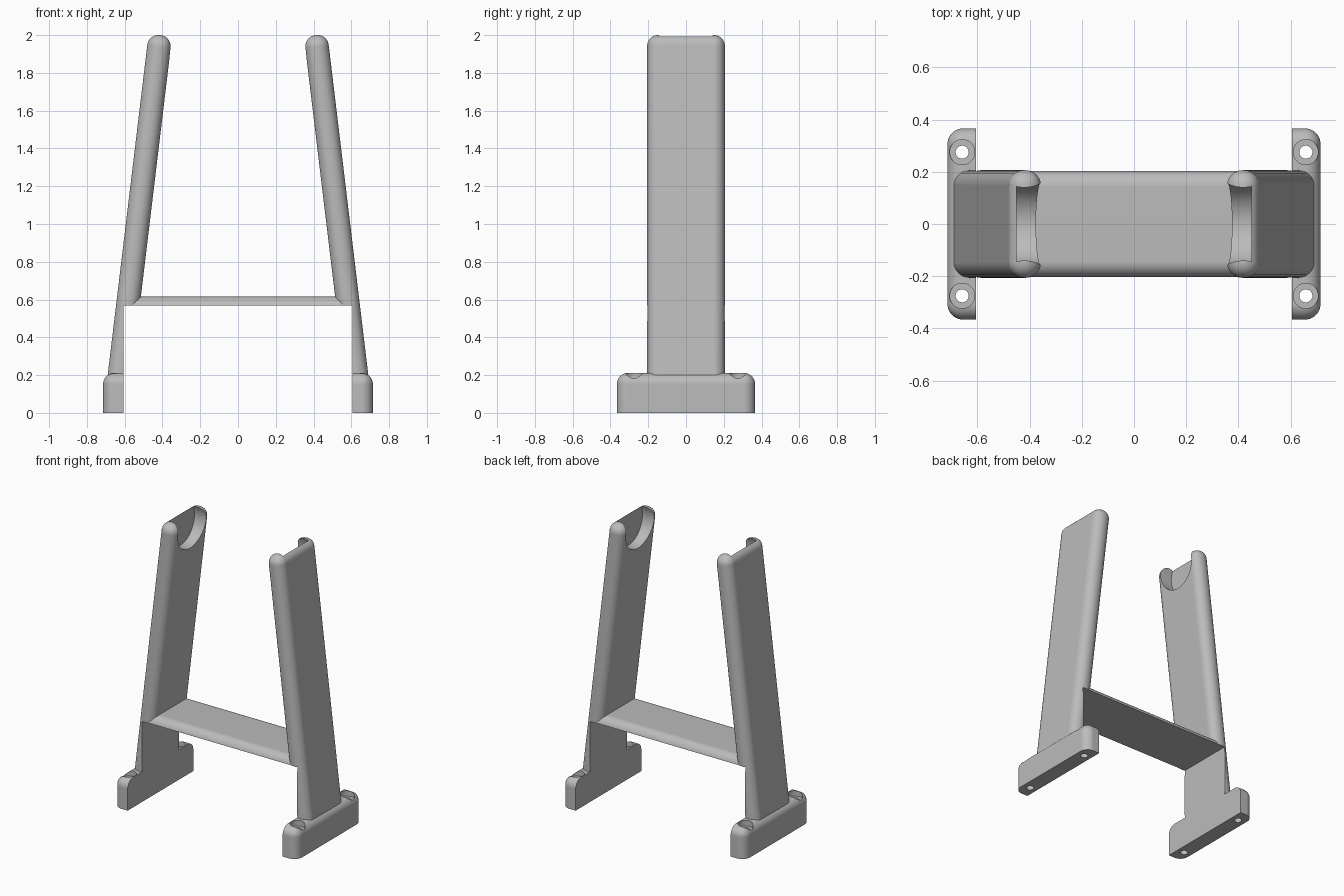
import bpy, bmesh, math
from mathutils import Matrix, Vector

cube = bpy.data.objects.get("Cube")
if cube:
    bpy.data.objects.remove(cube)

grey = bpy.data.materials.new("plain grey")
grey.use_nodes = True
colour = (0.5, 0.5, 0.5, 1)
grey.diffuse_color = colour
grey.node_tree.nodes["Principled BSDF"].inputs["Base Color"].default_value = colour

FILLET = 0.06
LEAN = math.atan(0.12)


def finish(name, bm, matrix):
    bm.transform(matrix)
    mesh = bpy.data.meshes.new(name)
    bm.to_mesh(mesh)
    bm.free()
    mesh.materials.append(grey)
    ob = bpy.data.objects.new(name, mesh)
    bpy.context.collection.objects.link(ob)
    return ob


def block(name, low, high, fillet=0, matrix=Matrix()):
    """Box between two corners, with all its edges rounded if asked."""
    low, high = Vector(low), Vector(high)
    bm = bmesh.new()
    bmesh.ops.create_cube(bm, size=1)
    for v in bm.verts:
        v.co = (low + high) / 2 + v.co * (high - low)
    if fillet:
        bmesh.ops.bevel(bm, geom=bm.edges[:], offset=fillet, segments=10,
                        profile=0.5, affect='EDGES')
    return finish(name, bm, matrix)


def cylinder(name, radius, depth, matrix):
    bm = bmesh.new()
    bmesh.ops.create_cone(bm, cap_ends=True, segments=64, radius1=radius,
                          radius2=radius, depth=depth)
    return finish(name, bm, matrix)


def combine(target, other, operation):
    """Join or cut with a helper, then discard the helper."""
    other.hide_render = True
    mod = target.modifiers.new(operation.lower(), 'BOOLEAN')
    mod.operation, mod.object, mod.solver = operation, other, 'EXACT'
    bpy.context.view_layer.objects.active = target
    bpy.ops.object.modifier_apply(modifier=mod.name)
    bpy.data.objects.remove(other)


# Crossbar, thick enough to keep its rounded top after the underside is cut
frame = block("stand_frame", (-0.615, -0.204, 0.49), (0.615, 0.204, 0.615), FILLET)

# Leaning legs and the feet beneath them
for side, label in ((1, "left"), (-1, "right")):
    lean = Matrix.Translation((0.411 * side, 0, 2)) @ Matrix.Rotation(-LEAN * side, 4, 'Y')
    leg = block(label + "_leg", (-0.0625, -0.206, -1.9), (0.0625, 0.206, 0), FILLET, lean)
    combine(frame, leg, 'UNION')
    inner, outer = sorted((0.45 * side, 0.714 * side))
    foot = block(label + "_foot", (inner, -0.366, -0.2), (outer, 0.366, 0.212), FILLET)
    combine(frame, foot, 'UNION')

# Clear the space between the feet and flatten the base
combine(frame, block("inner_gap", (-0.605, -1, -0.5), (0.605, 1, 0.568)), 'DIFFERENCE')
combine(frame, block("ground_cut", (-1, -1, -0.5), (1, 1, 0)), 'DIFFERENCE')

for side in (1, -1):
    # Round cradle cut into the inner face at the top of each leg
    cradle = (Matrix.Translation((0.3 * side, 0, 1.93))
              @ Matrix.Rotation(math.pi / 2, 4, 'Y'))
    combine(frame, cylinder("cradle_cut", 0.157, 0.3, cradle), 'DIFFERENCE')
    # Screw holes with recessed heads
    for end in (1, -1):
        x, y = 0.658 * side, 0.275 * end
        combine(frame, cylinder("screw_hole", 0.025, 1, Matrix.Translation((x, y, 0))),
                'DIFFERENCE')
        combine(frame, cylinder("screw_recess", 0.048, 0.2,
                                Matrix.Translation((x, y, 0.273))), 'DIFFERENCE')

# Smooth the fillets while keeping flat faces flat and cut edges sharp
bpy.ops.object.select_all(action='DESELECT')
frame.select_set(True)
bpy.context.view_layer.objects.active = frame
bpy.ops.object.shade_smooth_by_angle(angle=math.radians(25))
weighted = frame.modifiers.new("flat_faces", 'WEIGHTED_NORMAL')
weighted.keep_sharp = True
